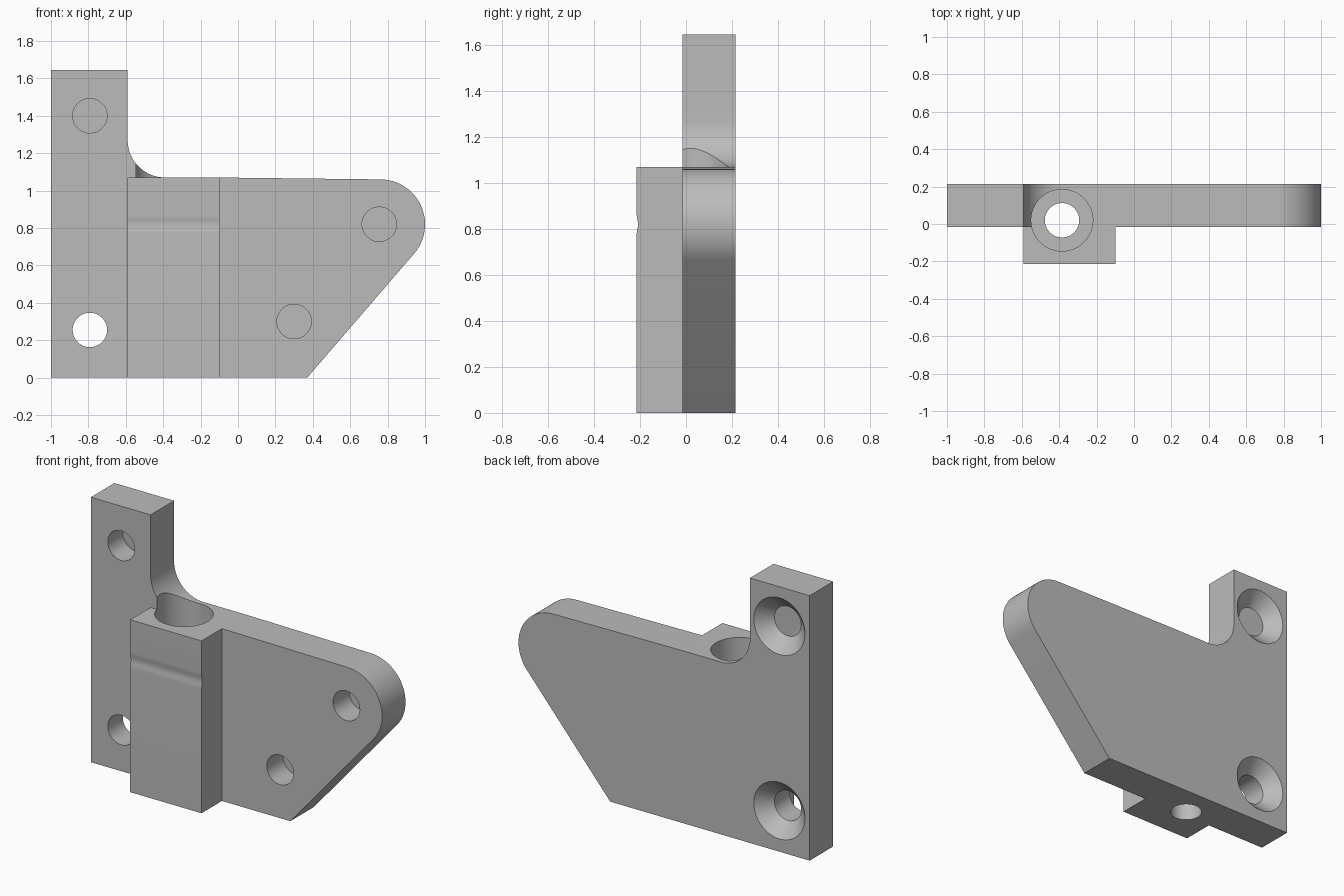
import bpy
import bmesh
import math
from mathutils import Matrix

cube = bpy.data.objects.get("Cube")
if cube:
    bpy.data.objects.remove(cube, do_unlink=True)

FRONT, BACK = -0.015, 0.215      # plate faces
BOSS_FRONT, BOSS_TOP = -0.215, 1.07
HOLE_R = 0.092

grey = bpy.data.materials.new("plain_grey")
grey.use_nodes = True
colour = (0.5, 0.5, 0.5, 1)
grey.diffuse_color = colour
grey.node_tree.nodes["Principled BSDF"].inputs["Base Color"].default_value = colour


def finish(name, bm):
    bmesh.ops.recalc_face_normals(bm, faces=bm.faces)
    mesh = bpy.data.meshes.new(name)
    bm.to_mesh(mesh)
    bm.free()
    mesh.materials.append(grey)
    obj = bpy.data.objects.new(name, mesh)
    bpy.context.collection.objects.link(obj)
    return obj


def prism(name, points, offset):
    """Extrude a closed outline of 3D points along an offset."""
    bm = bmesh.new()
    face = bm.faces.new([bm.verts.new(p) for p in points])
    out = bmesh.ops.extrude_face_region(bm, geom=[face])
    moved = [v for v in out["geom"] if isinstance(v, bmesh.types.BMVert)]
    bmesh.ops.translate(bm, verts=moved, vec=offset)
    return finish(name, bm)


def arc(cx, cz, radius, start, end, steps):
    angles = [math.radians(start + (end - start) * i / steps) for i in range(steps + 1)]
    return [(cx + radius * math.cos(a), cz + radius * math.sin(a)) for a in angles]


def turned_cutter(name, start, r1, r2, length, along_y):
    """Round or conical cutter running from start along +y or +z."""
    bm = bmesh.new()
    bmesh.ops.create_cone(bm, cap_ends=True, segments=64, radius1=r1, radius2=r2, depth=length)
    bmesh.ops.translate(bm, verts=bm.verts, vec=(0, 0, length / 2))
    if along_y:
        bmesh.ops.rotate(bm, verts=bm.verts, matrix=Matrix.Rotation(-math.pi / 2, 3, "X"))
    bmesh.ops.translate(bm, verts=bm.verts, vec=start)
    obj = finish(name, bm)
    obj.hide_render = True
    return obj


def combine(target, tool, operation):
    mod = target.modifiers.new(tool.name, "BOOLEAN")
    mod.operation, mod.solver, mod.object = operation, "EXACT", tool
    bpy.context.view_layer.objects.active = target
    bpy.ops.object.modifier_apply(modifier=mod.name)
    bpy.data.objects.remove(tool, do_unlink=True)


# Plate with rounded arm end and filleted upright
outline = [(-1, 0), (0.37, 0)]
outline += arc(0.76, 0.82, 0.24, -40, 90, 28)
outline += [(-0.1, BOSS_TOP)]
outline += arc(-0.39, BOSS_TOP + 0.2, 0.2, 270, 180, 20)
outline += [(-0.59, 1.645), (-1, 1.645)]
bracket = prism("bracket_plate", [(x, FRONT, z) for x, z in outline], (0, BACK - FRONT, 0))

# Front boss, with a faint hollow across its face
side = [(0.05, 0), (BOSS_FRONT, 0)]
for i in range(9):
    t = i / 8
    side.append((BOSS_FRONT + 0.006 * math.sin(math.pi * t) ** 2, 0.77 + 0.1 * t))
side += [(BOSS_FRONT, BOSS_TOP), (0.05, BOSS_TOP)]
boss = prism("boss", [(-0.59, y, z) for y, z in side], (0.49, 0, 0))
combine(bracket, boss, "UNION")

# Vertical bore and its wide counterbore
combine(bracket, turned_cutter("bore", (-0.385, 0.02, -0.1), HOLE_R, HOLE_R, 1.5, False), "DIFFERENCE")
combine(bracket, turned_cutter("counterbore", (-0.385, 0.02, 0.82), 0.165, 0.165, 0.6, False), "DIFFERENCE")

# Through holes in the upright, countersunk from the back
for z in (0.255, 1.4):
    combine(bracket, turned_cutter("screw_hole", (-0.792, -0.1, z), HOLE_R, HOLE_R, 0.5, True), "DIFFERENCE")
    combine(bracket, turned_cutter("countersink", (-0.792, BACK - 0.083, z), HOLE_R, 0.193, 0.1, True), "DIFFERENCE")

# Blind holes in the arm
for x, z in ((0.755, 0.82), (0.3, 0.3)):
    combine(bracket, turned_cutter("blind_hole", (x, FRONT - 0.1, z), HOLE_R, HOLE_R, 0.26, True), "DIFFERENCE")

bpy.ops.object.select_all(action="DESELECT")
bracket.select_set(True)
bpy.context.view_layer.objects.active = bracket
bpy.ops.object.shade_smooth_by_angle(angle=math.radians(30))
